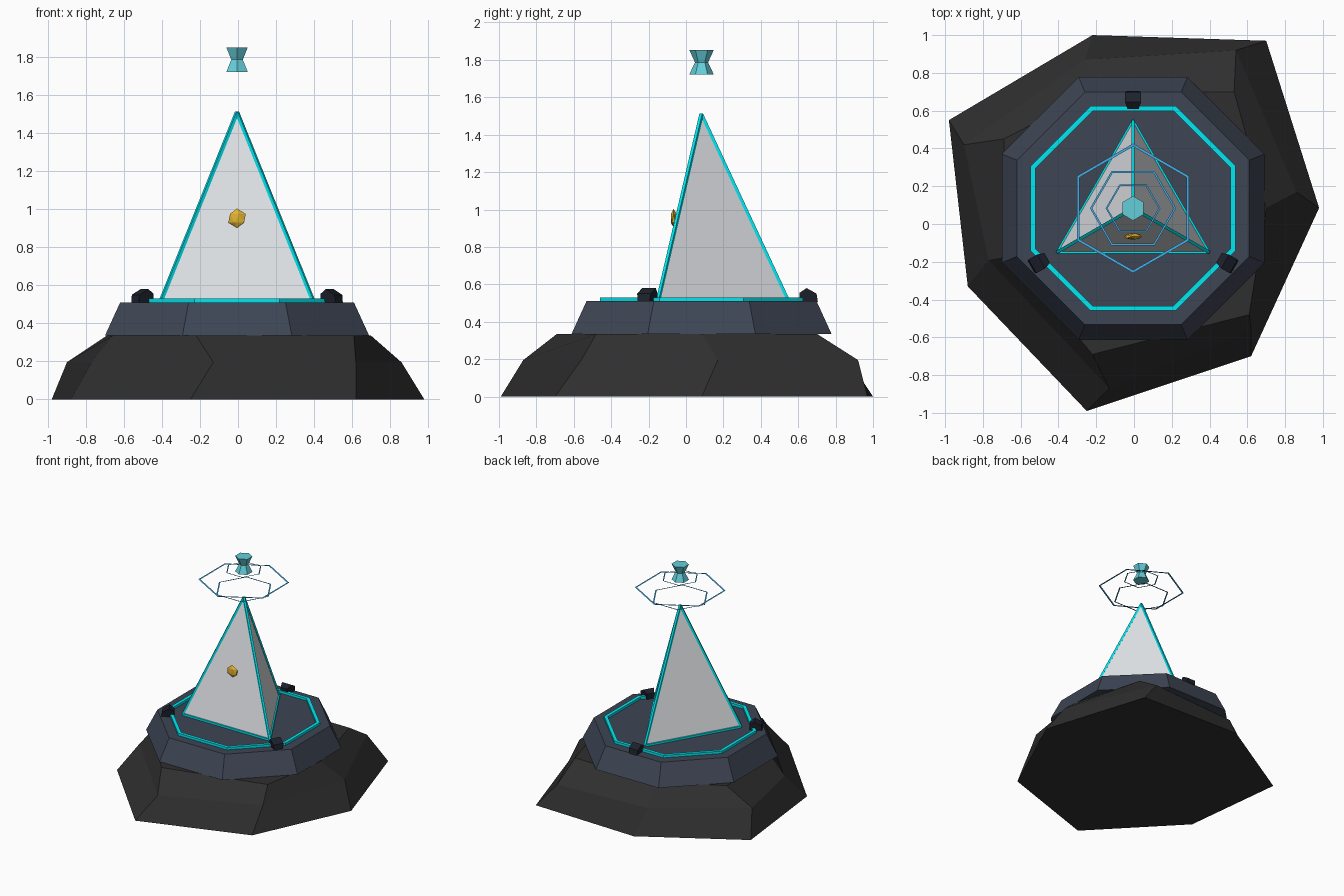
import bpy, bmesh
from math import sin, cos, pi, radians
from mathutils import Vector, Matrix

if "Cube" in bpy.data.objects:
    bpy.data.objects.remove(bpy.data.objects["Cube"])

CX, CY = -0.005, 0.083   # shared axis of everything above the rock


def mat(name, rgb):
    m = bpy.data.materials.new(name)
    m.diffuse_color = (*rgb, 1)
    m.use_nodes = True
    m.node_tree.nodes["Principled BSDF"].inputs["Base Color"].default_value = m.diffuse_color
    return m


ROCK = mat("dark_rock", (0.028, 0.028, 0.028))
SLATE = mat("slate", (0.048, 0.06, 0.088))
CYAN = mat("cyan_glow", (0.0, 0.8, 0.88))
PALE = mat("pale_stone", (0.75, 0.77, 0.8))
GOLD = mat("gold", (0.75, 0.45, 0.03))
BLUE = mat("blue_glow", (0.06, 0.42, 0.8))
AQUA = mat("aqua_crystal", (0.13, 0.62, 0.7))
BLACK = mat("black_metal", (0.012, 0.015, 0.025))


def finish(bm, name, material):
    if any(e.is_manifold for e in bm.edges):
        bmesh.ops.recalc_face_normals(bm, faces=bm.faces)
    me = bpy.data.meshes.new(name)
    bm.to_mesh(me)
    bm.free()
    ob = bpy.data.objects.new(name, me)
    me.materials.append(material)
    bpy.context.collection.objects.link(ob)
    return ob


def loft(name, rings, material, caps=True, closed=False):
    """Skin equal-length point rings; cap the ends or join last to first."""
    bm = bmesh.new()
    vs = [[bm.verts.new(p) for p in r] for r in rings]
    n = len(vs[0])
    for a, b in zip(vs, vs[1:] + ([vs[0]] if closed else [])):
        if a is b:
            continue
        for i in range(n):
            j = (i + 1) % n
            bm.faces.new((a[i], a[j], b[j], b[i]))
    if caps:
        bm.faces.new(vs[0][::-1])
        bm.faces.new(vs[-1])
    return finish(bm, name, material)


def ngon(n, r, z, start=0.0):
    return [(CX + r * cos(start + 2 * pi * i / n),
             CY + r * sin(start + 2 * pi * i / n), z) for i in range(n)]


# irregular seven-sided rock
foot = [(-.22, 1), (-.98, .55), (-.88, -.33), (-.25, -.99), (.62, -.7), (.98, .085), (.7, .97)]
waist = [(-.26, .87), (-.9, .42), (-.77, -.19), (-.13, -.87), (.62, -.56), (.86, .17), (.54, .92)]
crown = [(-.2, .7), (-.69, .45), (-.66, -.17), (-.22, -.69), (.61, -.48), (.7, .085), (.53, .7)]
loft("rock_base", [[(x, y, z) for x, y in r]
                   for r, z in ((foot, 0), (waist, .195), (crown, .335))], ROCK)

# tapered octagonal platform and its inlaid glowing band
E = pi / 8
K = 1 / cos(E)
loft("platform", [ngon(8, .695 * K, .335, E), ngon(8, .615 * K, .51, E)], SLATE)
loft("glow_band", [ngon(8, .542 * K, .505, E), ngon(8, .542 * K, .53, E),
                   ngon(8, .516 * K, .53, E), ngon(8, .516 * K, .505, E)],
     CYAN, caps=False, closed=True)

# three-sided pyramid
base = [Vector(p) for p in ngon(3, .46, .522, pi / 2)]
apex = Vector((CX, CY, 1.51))
bm = bmesh.new()
b = [bm.verts.new(p) for p in base]
t = bm.verts.new(apex)
bm.faces.new(b[::-1])
for i in range(3):
    bm.faces.new((b[i], b[(i + 1) % 3], t))
finish(bm, "pyramid", PALE)

# glowing bars along every pyramid edge
bm = bmesh.new()
for i in range(3):
    for p, q in ((base[i], base[(i + 1) % 3]), (base[i], apex)):
        d = q - p
        m = Matrix.Translation((p + q) / 2) @ d.to_track_quat('Z', 'Y').to_matrix().to_4x4()
        m = m @ Matrix.Rotation(pi / 4, 4, 'Z')
        bmesh.ops.create_cone(bm, segments=4, radius1=.012, radius2=.012,
                              depth=d.length, cap_ends=True, matrix=m)
finish(bm, "pyramid_edges", CYAN)

# flattened gem on the front face
bm = bmesh.new()
bmesh.ops.create_icosphere(bm, subdivisions=1, radius=.051,
                           matrix=Matrix.Translation((CX, -.066, .953)) @ Matrix.Diagonal((1, .35, 1, 1)))
finish(bm, "gold_gem", GOLD)

# three clamps at the pyramid's corner directions: (radius, height, half width)
profile = [(.525, .505, .03), (.525, .555, .03), (.562, .58, .042), (.615, .55, .042), (.622, .505, .036)]
for k, label in enumerate(("back", "left", "right")):
    a = pi / 2 + k * 2 * pi / 3
    out, side = Vector((cos(a), sin(a), 0)), Vector((-sin(a), cos(a), 0))
    o = Vector((CX, CY, 0))
    loft(label + "_clamp", [[o + out * r + side * w * s + Vector((0, 0, z)) for r, z, w in profile]
                            for s in (-1, 1)], BLACK)

# flat floating hexagonal halos
for name, r, z, w, start in (("lower_halo", .228, 1.575, .012, 0),
                             ("large_halo", .343, 1.645, .016, pi / 6),
                             ("upper_halo", .145, 1.74, .010, 0)):
    loft(name, [ngon(6, r, z, start), ngon(6, r - w, z, start)], BLUE, caps=False)

# hourglass crystal
loft("crystal", [ngon(6, r, z, pi / 6) for r, z in ((.065, 1.723), (.035, 1.787), (.065, 1.852))], AQUA)
